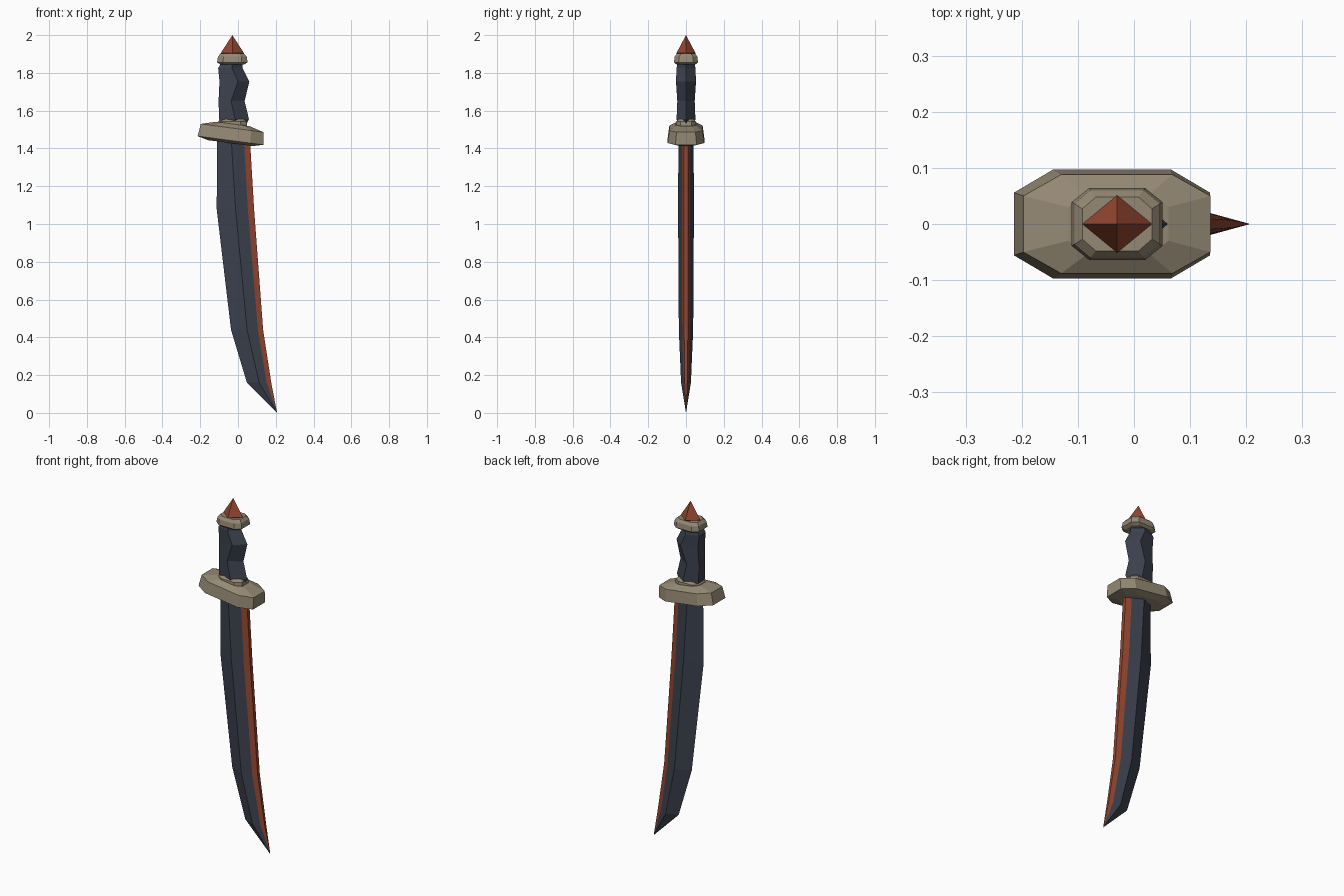
import bpy, bmesh, math
from mathutils import Matrix, Vector

cube = bpy.data.objects.get("Cube")
if cube:
    bpy.data.objects.remove(cube, do_unlink=True)


def material(name, rgb):
    m = bpy.data.materials.new(name)
    m.use_nodes = True
    m.diffuse_color = (*rgb, 1)
    m.node_tree.nodes["Principled BSDF"].inputs["Base Color"].default_value = (*rgb, 1)
    return m


steel = material("dark blue steel", (0.045, 0.054, 0.077))
bronze = material("pale bronze", (0.30, 0.25, 0.175))
red = material("rust red", (0.30, 0.062, 0.030))


def loft(name, rings, mats, side_material=lambda i: 0, matrix=None):
    """Join rings of equal length into a closed flat-shaded solid."""
    bm = bmesh.new()
    loops = [[bm.verts.new(p) for p in ring] for ring in rings]
    n = len(loops[0])
    for a, b in zip(loops, loops[1:]):
        for i in range(n):
            j = (i + 1) % n
            f = bm.faces.new((a[i], a[j], b[j], b[i]))
            f.material_index = side_material(i)
    bm.faces.new(loops[0][::-1])
    bm.faces.new(loops[-1])
    bmesh.ops.remove_doubles(bm, verts=bm.verts, dist=0.0005)
    bmesh.ops.recalc_face_normals(bm, faces=bm.faces)
    if matrix:
        bm.transform(matrix)
    mesh = bpy.data.meshes.new(name)
    bm.to_mesh(mesh)
    bm.free()
    for m in mats:
        mesh.materials.append(m)
    ob = bpy.data.objects.new(name, mesh)
    bpy.context.collection.objects.link(ob)
    return ob


def octagon(cx, z, hx, hy, ix, iy):
    """Cut-corner rectangle: half sizes hx, hy; flat half lengths ix, iy."""
    quarter = [(hx, iy), (ix, hy)]
    pts = quarter + [(-x, y) for x, y in quarter[::-1]]
    pts += [(-x, -y) for x, y in pts]
    return [Vector((cx + x, y, z)) for x, y in pts]


# Blade: edge, ridge, inlay border and spine at each height
def blade_ring(z, edge, ridge, border, spine, t):
    half = [(ridge, t), (border, t * 0.52), (spine, t * 0.26)]
    pts = [(edge, 0)] + half + [(x, -y) for x, y in half[::-1]]
    return [Vector((x, y, z)) for x, y in pts]


tip = 0.207
blade_rings = [blade_ring(*r) for r in (
    (1.47, -0.11, -0.037, 0.03, 0.062, 0.04),
    (1.08, -0.113, -0.013, 0.052, 0.085, 0.042),
    (0.44, -0.037, 0.048, 0.105, 0.133, 0.038),
    (0.16, 0.047, 0.112, 0.152, 0.176, 0.026),
    (0.0, tip, tip, tip, tip, 0),
)]
loft("blade", blade_rings, [steel, red], lambda i: 1 if i in (2, 3, 4) else 0)

# Guard: tilted cut-corner block with domed top and bottom
tilt = Matrix.Translation((-0.035, 0, 1.474)) @ Matrix.Rotation(math.radians(7.5), 4, "Y")
loft("guard", [
    octagon(0, -0.046, 0.12, 0.06, 0.07, 0.03),
    octagon(0, -0.032, 0.176, 0.097, 0.106, 0.056),
    octagon(0, 0.034, 0.168, 0.088, 0.10, 0.05),
    octagon(0, 0.056, 0.09, 0.055, 0.058, 0.03),
], [bronze], matrix=tilt)

# Socket between guard and grip
loft("grip_socket", [
    octagon(-0.03, 1.50, 0.08, 0.055, 0.045, 0.03),
    octagon(-0.03, 1.542, 0.075, 0.052, 0.042, 0.028),
    octagon(-0.03, 1.555, 0.06, 0.04, 0.035, 0.02),
], [bronze])


# Grip: flat back, side ridge and a wavy pointed front
def grip_ring(z, back, ridge, front, t):
    half = [(front, 0), (ridge, t), (back, t * 0.6)]
    pts = half + [(x, -y) for x, y in half[:0:-1]]
    return [Vector((x, y, z)) for x, y in pts]


loft("grip", [grip_ring(*r) for r in (
    (1.53, -0.09, -0.02, 0.045, 0.045),
    (1.555, -0.10, -0.015, 0.058, 0.05),
    (1.65, -0.103, -0.037, 0.035, 0.046),
    (1.755, -0.098, 0.0, 0.06, 0.053),
    (1.825, -0.105, -0.032, 0.024, 0.05),
    (1.86, -0.085, -0.03, 0.024, 0.045),
)], [steel])

# Pommel collar and pointed jewel
loft("pommel_collar", [
    octagon(-0.03, 1.845, 0.064, 0.05, 0.04, 0.03),
    octagon(-0.03, 1.856, 0.081, 0.064, 0.05, 0.039),
    octagon(-0.03, 1.886, 0.076, 0.06, 0.047, 0.036),
    octagon(-0.03, 1.902, 0.062, 0.048, 0.038, 0.027),
], [bronze])


def diamond(z, hx, hy):
    return [Vector((-0.03 + x, y, z)) for x, y in ((hx, 0), (0, hy), (-hx, 0), (0, -hy))]


loft("pommel_jewel", [diamond(1.885, 0.05, 0.04), diamond(1.904, 0.062, 0.051),
                      diamond(2.0, 0, 0)], [red])
